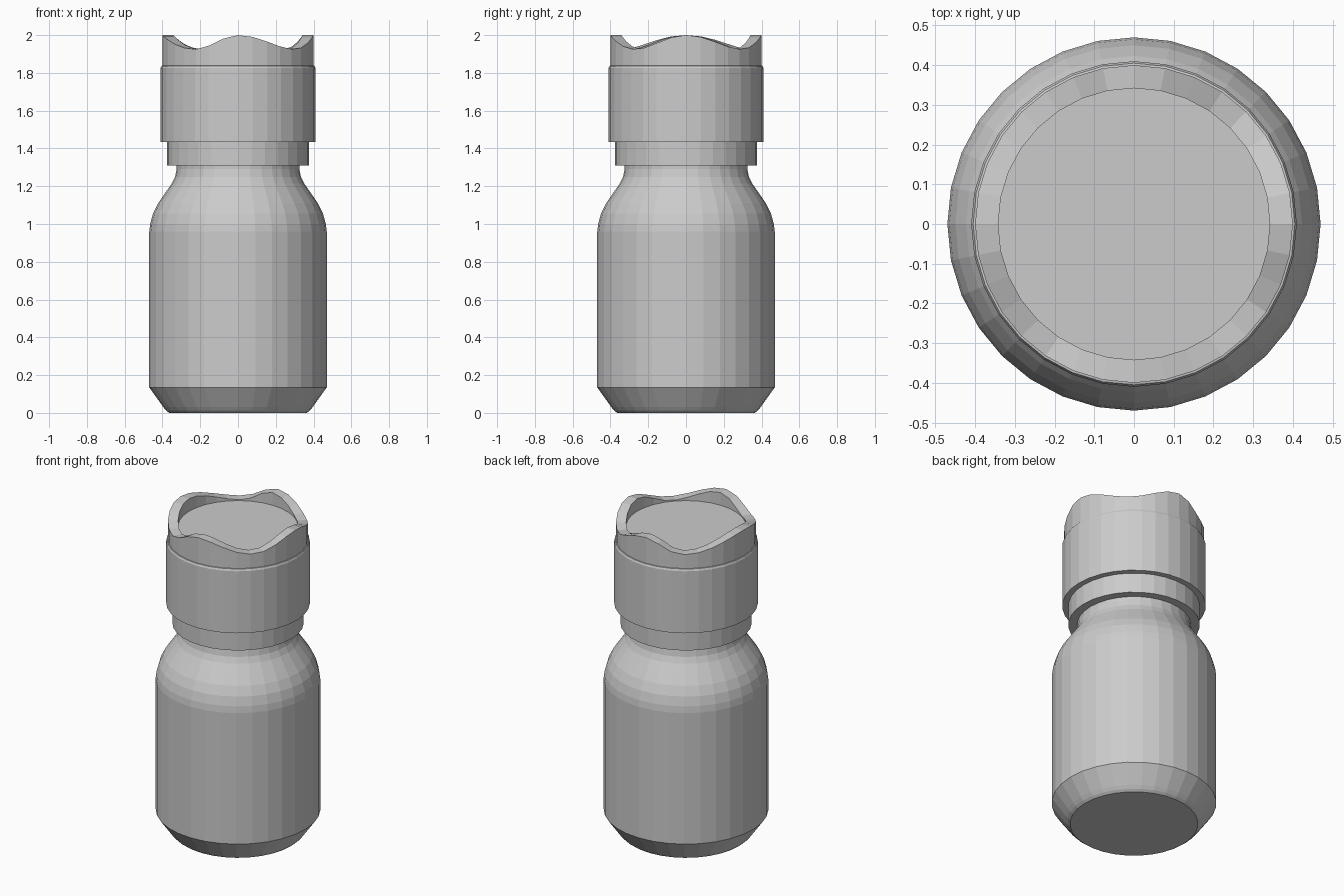
import bpy
import bmesh
from math import sin, cos, pi, tau, degrees

old = bpy.data.objects.get("Cube")
if old:
    bpy.data.objects.remove(old, do_unlink=True)

SIDES = 32

grey = bpy.data.materials.new("plain_grey")
grey.use_nodes = True
colour = (0.6, 0.6, 0.6, 1)
grey.diffuse_color = colour
grey.node_tree.nodes["Principled BSDF"].inputs["Base Color"].default_value = colour


def lathe(name, profile):
    """Turn a (radius, height) profile, given bottom to top, into a capped solid.
    A height may be a function of the angle."""
    bm = bmesh.new()
    rings = []
    for r, z in profile:
        angles = [tau * i / SIDES for i in range(SIDES)]
        rings.append([bm.verts.new((r * cos(a), r * sin(a), z(a) if callable(z) else z))
                      for a in angles])
    for low, high in zip(rings, rings[1:]):
        for i in range(SIDES):
            j = (i + 1) % SIDES
            bm.faces.new((low[i], low[j], high[j], high[i]))
    bm.faces.new(rings[0][::-1])
    bm.faces.new(rings[-1])
    mesh = bpy.data.meshes.new(name)
    bm.to_mesh(mesh)
    bm.free()
    mesh.materials.append(grey)
    obj = bpy.data.objects.new(name, mesh)
    bpy.context.collection.objects.link(obj)
    return obj


# Wavy rim: crests on the four sides, uneven troughs between them
CREST, TROUGH, FLOOR = 2.0, 1.925, 1.92
WAVE = [(0, CREST), (47, TROUGH), (90, CREST), (122, TROUGH), (180, CREST),
        (236, TROUGH), (270, CREST), (318, TROUGH), (360, CREST)]


def rim_height(angle):
    d = degrees(angle)
    for (a, za), (b, zb) in zip(WAVE, WAVE[1:]):
        if a <= d <= b:
            t = (1 - cos(pi * (d - a) / (b - a))) / 2
            return za + (zb - za) * t


# Bottle body with chamfered foot and rounded shoulder
lathe("bottle_body", [
    (0.365, 0), (0.38, 0.012), (0.395, 0.03), (0.47, 0.135), (0.47, 0.96),
    (0.465, 1.0), (0.45, 1.055), (0.423, 1.11), (0.385, 1.165), (0.35, 1.215),
    (0.333, 1.25), (0.325, 1.29), (0.325, 1.32)])

# Collar ring under the cap
lathe("collar", [(0.375, 1.31), (0.375, 1.45)])

# Cap with a softened top edge
lathe("cap", [(0.41, 1.435), (0.41, 1.825), (0.405, 1.837), (0.39, 1.84)])

# Wavy lip around a recessed lid
lathe("cap_rim", [(0.4, 1.83), (0.4, rim_height), (0.342, rim_height), (0.342, FLOOR)])
